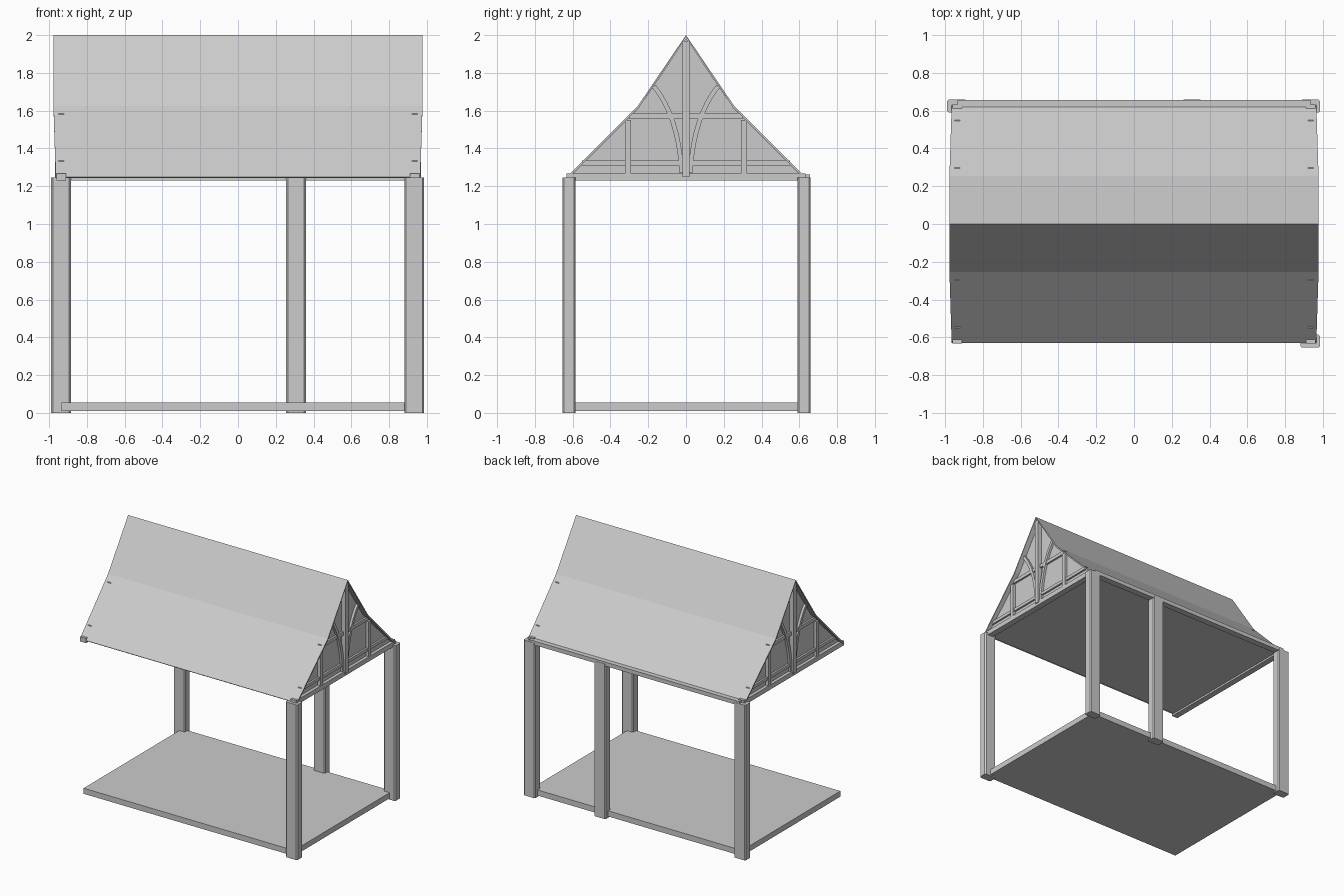
import bpy
import bmesh
from mathutils import Vector

cube = bpy.data.objects.get("Cube")
if cube:
    bpy.data.objects.remove(cube, do_unlink=True)

# One flat grey for the whole building
grey = bpy.data.materials.new("plain grey")
grey.use_nodes = True
grey.diffuse_color = (0.6, 0.6, 0.6, 1)
grey.node_tree.nodes["Principled BSDF"].inputs["Base Color"].default_value = (0.6, 0.6, 0.6, 1)


def finish(name, bm):
    bmesh.ops.recalc_face_normals(bm, faces=bm.faces)
    mesh = bpy.data.meshes.new(name)
    bm.to_mesh(mesh)
    bm.free()
    mesh.materials.append(grey)
    obj = bpy.data.objects.new(name, mesh)
    bpy.context.collection.objects.link(obj)
    return obj


def prism(name, outline, start, depth):
    """Extrude a closed 3D outline along a depth vector."""
    bm = bmesh.new()
    face = bm.faces.new([bm.verts.new(Vector(p) + Vector(start)) for p in outline])
    grown = bmesh.ops.extrude_face_region(bm, geom=[face])["geom"]
    verts = [v for v in grown if isinstance(v, bmesh.types.BMVert)]
    bmesh.ops.translate(bm, verts=verts, vec=depth)
    return finish(name, bm)


def box(name, x, y, z):
    outline = [(x[0], y[0], 0), (x[1], y[0], 0), (x[1], y[1], 0), (x[0], y[1], 0)]
    return prism(name, outline, (0, 0, z[0]), (0, 0, z[1] - z[0]))


def post(name, x, y):
    """Upright with chamfered vertical edges."""
    w, d, c = 0.052, 0.035, 0.009
    outline = []
    for sx, sy in ((1, 1), (-1, 1), (-1, -1), (1, -1)):
        pair = [(x + sx * w, y + sy * (d - c), 0), (x + sx * (w - c), y + sy * d, 0)]
        outline += pair if sx * sy > 0 else pair[::-1]
    return prism(name, outline, (0, 0, 0), (0, 0, 1.247))


# Floor slab, ceiling and back wall plate
box("floor", (-0.935, 0.935), (-0.625, 0.625), (0.01, 0.055))
box("ceiling", (-0.95, 0.95), (-0.615, 0.625), (1.245, 1.253))
box("back_plate", (-0.935, 0.935), (0.605, 0.657), (1.23, 1.262))

# Posts: the front right corner is left open
post("back_right_post", -0.937, 0.624)
post("back_left_post", 0.933, 0.624)
post("back_middle_post", 0.307, 0.624)
post("front_left_post", 0.933, -0.62)

# Two-pitch roof sheet, slightly narrower at the eaves
bm = bmesh.new()
rows = []
for y, z, half in ((-0.63, 1.25, 0.965), (-0.255, 1.625, 0.977), (0, 2, 0.977),
                   (0.255, 1.625, 0.977), (0.63, 1.25, 0.965)):
    rows.append([bm.verts.new((s * half, y, z)) for s in (-1, 1)])
for a, b in zip(rows, rows[1:]):
    bm.faces.new((a[0], a[1], b[1], b[0]))
roof = finish("roof", bm)
if roof.data.polygons[0].normal.z < 0:
    roof.data.flip_normals()
shell = roof.modifiers.new("thickness", "SOLIDIFY")
shell.thickness = 0.01
shell.offset = -1


def brace_outline(side):
    """Curved strip rising from the king post to the rafter."""
    a, b, c = Vector((0.022, 1.27)), Vector((0.04, 1.57)), Vector((0.17, 1.73))
    inner, outer = [], []
    for i in range(9):
        t = i / 8
        p = a * (1 - t) ** 2 + b * 2 * t * (1 - t) + c * t * t
        d = ((b - a) * (1 - t) + (c - b) * t).normalized() * 0.012
        inner.append((0, side * (p.x - d.y), p.y + d.x))
        outer.append((0, side * (p.x + d.y), p.y - d.x))
    return inner + outer[::-1]


# Gable panels with timber framing, one at each end
GABLE = [(0, -0.615, 1.25), (0, 0.615, 1.25), (0, 0.25, 1.615), (0, 0, 1.985), (0, -0.25, 1.615)]
for end, label in ((1, "left"), (-1, "right")):
    def span(a, b):
        return tuple(sorted((end * a, end * b)))

    timber = span(0.92, 0.958)
    prism(label + "_gable_panel", GABLE, (end * 0.915, 0, 0), (end * 0.02, 0, 0))
    box(label + "_tie_beam", span(0.91, 0.96), (-0.632, 0.632), (1.23, 1.268))
    box(label + "_lower_rail", span(0.92, 0.95), (-0.55, 0.55), (1.31, 1.335))
    box(label + "_collar_beam", span(0.92, 0.95), (-0.3, 0.3), (1.557, 1.585))
    box(label + "_king_post", span(0.92, 0.968), (-0.018, 0.018), (1.25, 1.97))
    for side, where in ((-1, "front"), (1, "back")):
        stud = sorted((side * 0.29, side * 0.323))
        box(f"{label}_{where}_stud", timber, stud, (1.25, 1.55))
        prism(f"{label}_{where}_brace", brace_outline(side), (end * 0.92, 0, 0), (end * 0.034, 0, 0))
